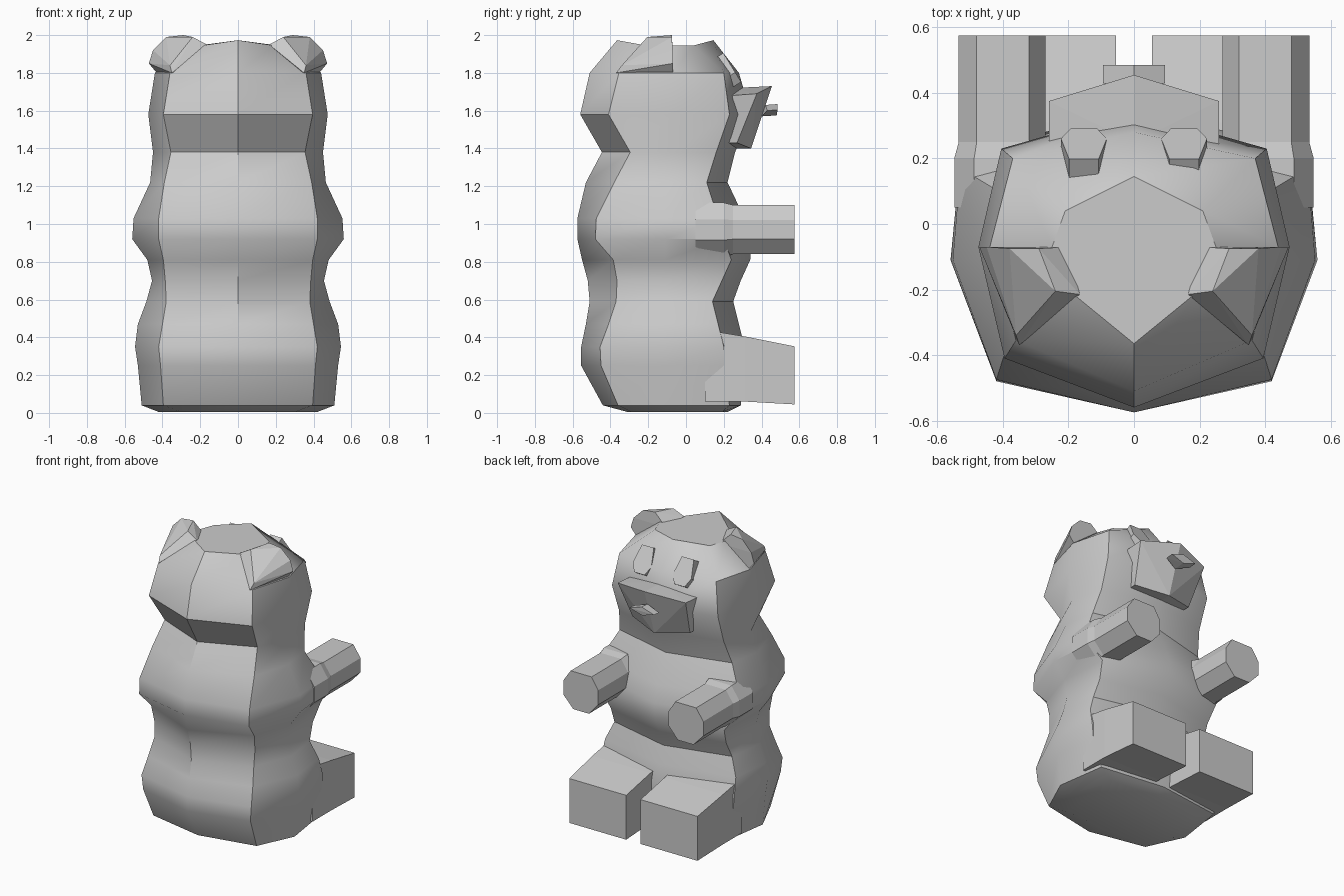
import bpy, bmesh, math
from mathutils import Vector


def make(name, bm, smooth=None):
    bmesh.ops.recalc_face_normals(bm, faces=bm.faces[:])
    me = bpy.data.meshes.new(name)
    bm.to_mesh(me)
    bm.free()
    ob = bpy.data.objects.new(name, me)
    bpy.context.collection.objects.link(ob)
    if smooth:
        bpy.ops.object.select_all(action='DESELECT')
        ob.select_set(True)
        bpy.context.view_layer.objects.active = ob
        bpy.ops.object.shade_smooth_by_angle(angle=math.radians(smooth))
    return ob


def loft(name, rings, smooth=None):
    bm = bmesh.new()
    loops = [[bm.verts.new(p) for p in r] for r in rings]
    n = len(rings[0])
    for a, b in zip(loops, loops[1:]):
        for i in range(n):
            j = (i + 1) % n
            bm.faces.new((a[i], a[j], b[j], b[i]))
    for cap in (loops[0], loops[-1]):
        bm.faces.new(cap)
    return make(name, bm, smooth)


def hull(name, pts):
    bm = bmesh.new()
    for p in pts:
        bm.verts.new(p)
    bmesh.ops.convex_hull(bm, input=bm.verts[:])
    bmesh.ops.dissolve_limit(bm, angle_limit=0.02, verts=bm.verts[:], edges=bm.edges[:])
    return make(name, bm)


def flip(pts, s):
    return [(s * x, y, z) for x, y, z in pts]


# Body: eight-sided rings (z, back y, back corner x y, side x, front corner x y, front y)
profile = [
    (0.04, -.44, .395, -.36, .51, .46, .23, .29),
    (0.25, -.555, .41, -.45, .53, .50, .20, .31),
    (0.35, -.555, .42, -.455, .545, .51, .20, .31),
    (0.47, -.53, .40, -.41, .53, .50, .17, .28),
    (0.59, -.51, .38, -.37, .485, .45, .14, .25),
    (0.70, -.52, .385, -.365, .455, .44, .19, .29),
    (0.81, -.55, .395, -.385, .48, .46, .24, .34),
    (0.92, -.575, .42, -.48, .56, .53, .20, .35),
    (1.03, -.575, .42, -.475, .553, .53, .17, .31),
    (1.22, -.53, .39, -.38, .465, .43, .11, .22),
    (1.38, -.445, .355, -.295, .45, .40, .16, .26),
    (1.58, -.56, .395, -.41, .475, .405, .23, .345),
    (1.80, -.51, .36, -.355, .44, .37, .20, .28),
]


def ring(z, b, cx, cy, sx, fx, fy, f, dz=0.0):
    sy = -.11 if z < 1.3 else -.07
    return [(0, b, z + dz), (cx, cy, z), (sx, sy, z), (fx, fy, z), (0, f, z + dz),
            (-fx, fy, z), (-sx, sy, z), (-cx, cy, z)]


rings = [ring(0.005, -.31, .30, -.29, .42, .36, .19, .22)]
rings += [ring(*p) for p in profile]
rings.append(ring(1.945, -.365, .19, -.21, .25, .21, .04, .145, dz=.028))
loft("body", rings, smooth=35)

# Muzzle
muzzle = []
for s in (1, -1):
    muzzle += flip([(.26, .375, 1.69), (.26, .24, 1.68), (.21, .16, 1.43), (.22, .27, 1.43)], s)
muzzle += [(0, .455, 1.73), (0, .25, 1.72), (0, .345, 1.40), (0, .15, 1.40)]
hull("muzzle", muzzle)

# Nose
hull("nose", [(.095, .43, 1.60), (-.095, .43, 1.60), (.095, .485, 1.605), (-.095, .485, 1.605),
              (0, .40, 1.57), (0, .48, 1.575), (0, .42, 1.63), (0, .485, 1.635)])

arm = [(.32, 1.10), (.48, 1.10), (.535, 1.02), (.535, .92),
       (.46, .84), (.34, .84), (.27, .92), (.27, 1.02)]
ear = [(.205, -.07, 1.92), (.29, -.075, 2.0), (.38, -.075, 1.99), (.45, -.07, 1.92),
       (.472, -.07, 1.85), (.43, -.07, 1.80), (.165, -.215, 1.95), (.24, -.205, 1.99),
       (.35, -.37, 1.80), (.36, -.34, 1.84), (.22, -.2, 1.85)]
normal = Vector((0, .85, .52)).normalized()
up = Vector((0, -normal.z, normal.y))

for s, side in ((1, "right"), (-1, "left")):
    # Arms
    loft("arm_" + side, [flip([(.40 + (x - .40) * k, y, .97 + (z - .97) * k) for x, z in arm], s)
                         for y, k in ((.05, 1.1), (.20, 1.1), (.25, 1.0), (.575, 1.0))])
    # Legs
    loft("leg_" + side, [flip([(.055, y, lo), (o, y, lo), (o, y, hi), (.055, y, hi)], s)
                         for y, o, lo, hi in ((.1, .50, .06, .44), (.31, .50, .06, .405),
                                              (.575, .49, .045, .352))])
    # Ears
    hull("ear_" + side, flip(ear, s))
    # Eyes: thin six-sided plates on the forehead
    centre = Vector((s * .153, .215, 1.81))
    plate = [(-.045, .09), (.045, .09), (.07, -.03), (.04, -.09), (-.04, -.09), (-.07, -.03)]
    loft("eye_" + side, [[centre + Vector((x, 0, 0)) + up * v + normal * d for x, v in plate]
                         for d in (-.08, .035)])
